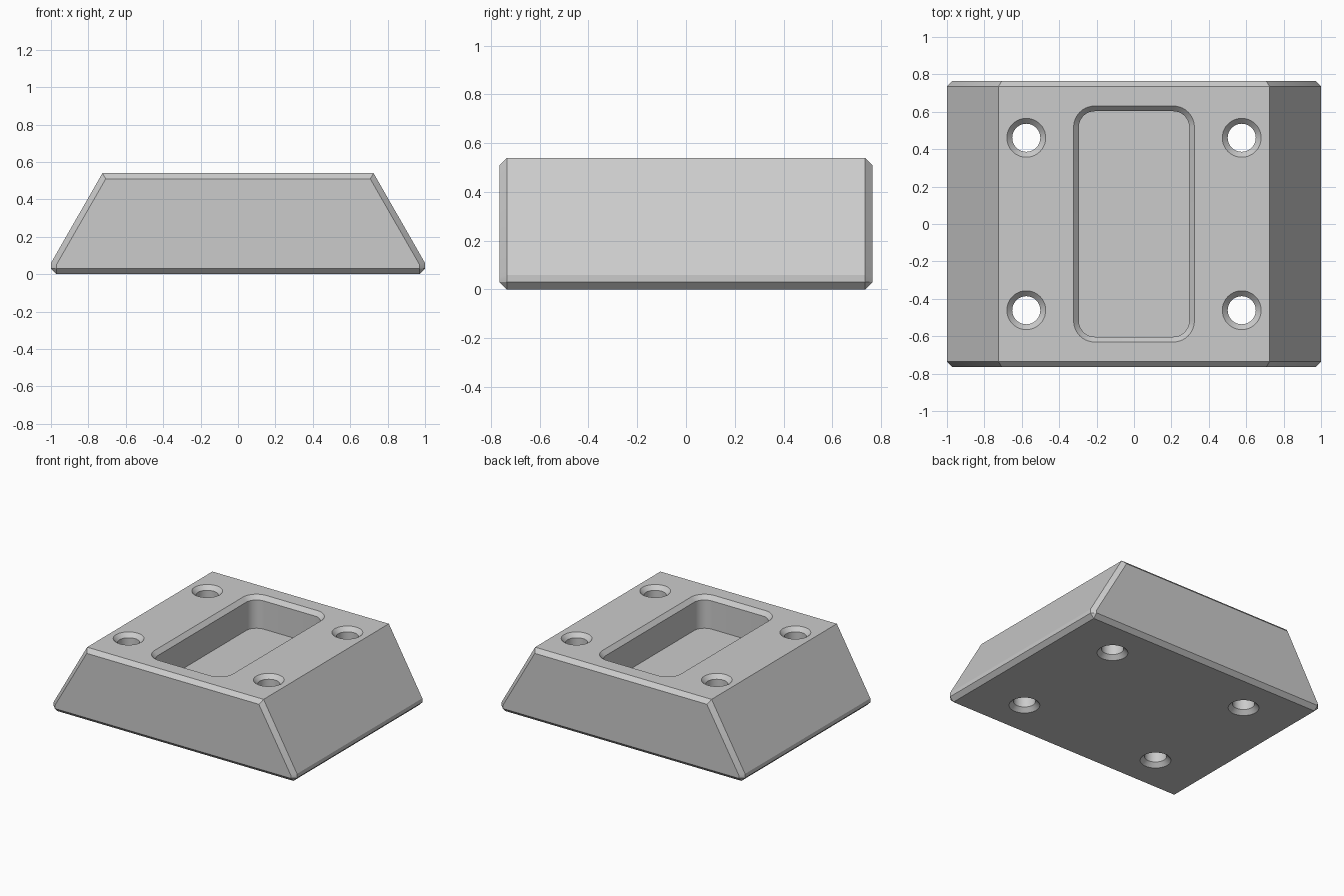
import bpy
import bmesh
from math import cos, sin, pi, radians

cube = bpy.data.objects.get("Cube")
if cube:
    bpy.data.objects.remove(cube)

HEIGHT, HALF_DEPTH, CHAMFER = 0.54, 0.765, 0.03
POCKET_FLOOR = 0.30

grey = bpy.data.materials.new("light grey")
grey.use_nodes = True
colour = (0.6, 0.6, 0.6, 1)
grey.diffuse_color = colour
grey.node_tree.nodes["Principled BSDF"].inputs["Base Color"].default_value = colour


def loft(name, rings):
    """Closed solid skinned through rings of equal point count."""
    bm = bmesh.new()
    loops = [[bm.verts.new(p) for p in ring] for ring in rings]
    n = len(loops[0])
    for a, b in zip(loops, loops[1:]):
        for i in range(n):
            j = (i + 1) % n
            bm.faces.new((a[i], a[j], b[j], b[i]))
    bm.faces.new(loops[0])
    bm.faces.new(loops[-1])
    bmesh.ops.recalc_face_normals(bm, faces=bm.faces)
    mesh = bpy.data.meshes.new(name)
    bm.to_mesh(mesh)
    bm.free()
    mesh.materials.append(grey)
    obj = bpy.data.objects.new(name, mesh)
    bpy.context.collection.objects.link(obj)
    return obj


def section(y, half):
    return [(x, y, z) for x, z in half] + [(-x, y, z) for x, z in reversed(half)]


def rounded_rect(hx, hy, r, z, steps=10):
    ring = []
    for k, (sx, sy) in enumerate([(1, 1), (-1, 1), (-1, -1), (1, -1)]):
        for i in range(steps + 1):
            a = (k + i / steps) * pi / 2
            ring.append((sx * (hx - r) + r * cos(a), sy * (hy - r) + r * sin(a), z))
    return ring


def circle(cx, cy, r, z, n=40):
    return [(cx + r * cos(2 * pi * i / n), cy + r * sin(2 * pi * i / n), z) for i in range(n)]


# Tapered block with chamfered ends and lower edges
full = [(0.97, 0), (1, 0.03), (1, 0.06), (0.725, HEIGHT)]
end = [(0.97, 0.03), (0.97, 0.03 + 0.001), (0.97, 0.052), (0.707, HEIGHT - CHAMFER)]
inner = HALF_DEPTH - CHAMFER
block = loft("mounting_block", [section(-HALF_DEPTH, end), section(-inner, full),
                                section(inner, full), section(HALF_DEPTH, end)])

# Rounded pocket with a chamfered rim
cutters = [loft("pocket_cutter", [
    rounded_rect(0.295, 0.603, 0.085, POCKET_FLOOR),
    rounded_rect(0.295, 0.603, 0.085, HEIGHT - CHAMFER),
    rounded_rect(0.323, 0.631, 0.113, HEIGHT),
    rounded_rect(0.323, 0.631, 0.113, HEIGHT + 0.1)])]

# Four through holes, countersunk on both faces
for sx in (-1, 1):
    for sy in (-1, 1):
        levels = [(0.104, -0.1), (0.104, 0), (0.075, CHAMFER),
                  (0.075, HEIGHT - CHAMFER), (0.104, HEIGHT), (0.104, HEIGHT + 0.1)]
        cutters.append(loft("hole_cutter", [circle(sx * 0.576, sy * 0.461, r, z)
                                            for r, z in levels]))

# Cut the openings and apply
bpy.context.view_layer.objects.active = block
for cutter in cutters:
    mod = block.modifiers.new("cut", 'BOOLEAN')
    mod.operation = 'DIFFERENCE'
    mod.solver = 'EXACT'
    mod.object = cutter
    bpy.ops.object.modifier_apply(modifier=mod.name)
    bpy.data.objects.remove(cutter)

bpy.ops.object.select_all(action='DESELECT')
block.select_set(True)
bpy.ops.object.shade_smooth_by_angle(angle=radians(25))
